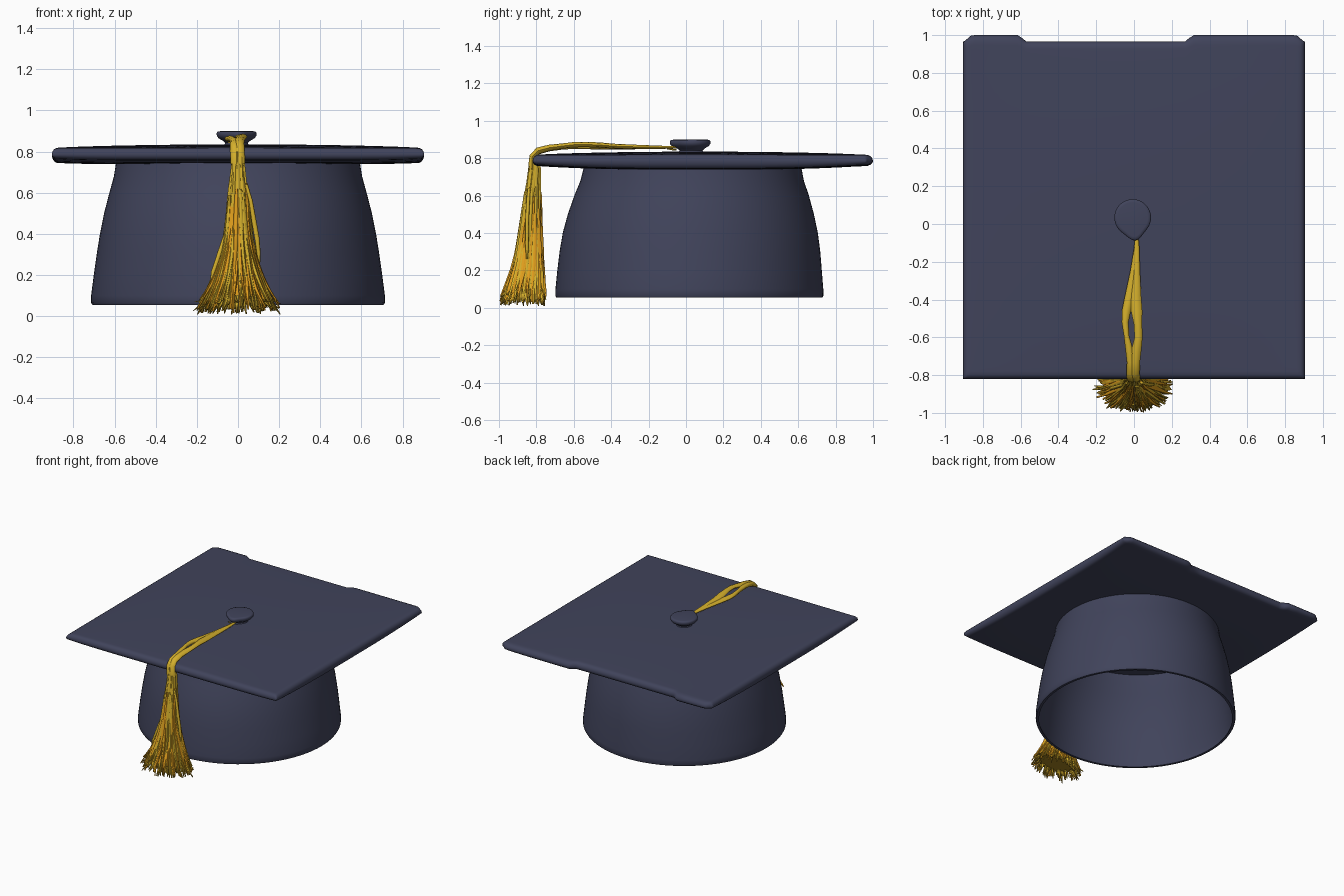
import bpy, bmesh, math, random
from mathutils import Vector

if "Cube" in bpy.data.objects:
    bpy.data.objects.remove(bpy.data.objects["Cube"])

random.seed(7)
TAU = 2 * math.pi


def material(name, rgb):
    m = bpy.data.materials.new(name)
    m.diffuse_color = (*rgb, 1)
    m.use_nodes = True
    m.node_tree.nodes["Principled BSDF"].inputs["Base Color"].default_value = m.diffuse_color
    return m


navy = material("navy cloth", (0.052, 0.057, 0.105))
gold = material("gold thread", (0.66, 0.43, 0.025))
amber = material("amber thread", (0.74, 0.34, 0.012))
bronze = material("bronze tips", (0.36, 0.22, 0.014))


def finish(name, bm, mats, angle=40):
    bmesh.ops.recalc_face_normals(bm, faces=bm.faces)
    me = bpy.data.meshes.new(name)
    bm.to_mesh(me)
    bm.free()
    for m in mats:
        me.materials.append(m)
    ob = bpy.data.objects.new(name, me)
    bpy.context.collection.objects.link(ob)
    bpy.ops.object.select_all(action='DESELECT')
    ob.select_set(True)
    bpy.context.view_layer.objects.active = ob
    bpy.ops.object.shade_smooth_by_angle(angle=math.radians(angle))
    return ob


def loft(bm, rings, mat=0):
    """Skin a list of point rings and cap both ends."""
    vr = [[bm.verts.new(p) for p in r] for r in rings]
    n = len(vr[0])
    faces = [bm.faces.new((a[i], a[(i + 1) % n], b[(i + 1) % n], b[i]))
             for a, b in zip(vr, vr[1:]) for i in range(n)]
    faces += [bm.faces.new(vr[0][::-1]), bm.faces.new(vr[-1])]
    for f in faces:
        f.material_index = mat


def lerp_table(table, t):
    """Interpolate rows of (key, values...) with descending or ascending key."""
    rows = sorted(table)
    if t <= rows[0][0]:
        return rows[0][1:]
    for a, b in zip(rows, rows[1:]):
        if t <= b[0]:
            k = (t - a[0]) / (b[0] - a[0])
            return [p + (q - p) * k for p, q in zip(a[1:], b[1:])]
    return rows[-1][1:]


# Skull cap: hollow bell, leaning slightly back towards the top
def cap_ring(z, rx, y0, ry, inset=0.0, n=96):
    return [((rx - inset) * math.cos(TAU * i / n),
             y0 + (ry - inset) * math.sin(TAU * i / n), z) for i in range(n)]


CAP = [(0.055, .708, .018, .712), (0.065, .714, .018, .717), (0.10, .714, .018, .716),
       (0.20, .701, .019, .707), (0.30, .687, .021, .697), (0.40, .671, .023, .682),
       (0.50, .651, .026, .658), (0.60, .625, .030, .627), (0.68, .603, .033, .597),
       (0.75, .592, .035, .582)]
bm = bmesh.new()
outer = [cap_ring(*r) for r in reversed(CAP)]
inner = [cap_ring(*r, inset=0.018) for r in CAP[:-1]]
inner.append(cap_ring(0.735, .592, .035, .582, inset=0.018))
loft(bm, outer + inner)
finish("skull_cap", bm, [navy], 50)


# Mortarboard: pillowed square with a rounded rim and two bulges on the back edge
def back_edge(x):
    bulge = sum(max(0, min(1, (x - a) / 0.04, (b - x) / 0.04))
                for a, b in ((-.90, -.57), (.27, .90)))
    return 0.966 + 0.034 * bulge


half = [1, .997, .988, .975, .955, .93, .9, .84, .76, .68, .6, .5, .4, .3, .2, .1]
grid = [-v for v in half] + [0.0] + half[::-1]
xs = sorted(set(grid + [-.63, -.65, .32, .35]))
bm = bmesh.new()
for side in (1, -1):
    rows = []
    for v in grid:
        row = []
        for u in xs:
            x = 0.905 * u
            y = 0.075 + 0.895 * v
            if v > 0.9:
                y += (back_edge(x) - 0.97) * (v - 0.9) / 0.1
            d = min(1 - abs(u), 1 - abs(v), 0.03) / 0.03
            rim = math.sqrt(max(0, 1 - (1 - d) ** 2))
            dome = (1 - u * u) * (1 - v * v)
            if side > 0:
                z = 0.785 + rim * (0.031 + 0.019 * dome ** 0.7)
            else:
                z = 0.785 - rim * (0.047 - 0.022 * v * v * abs(v) - 0.008 * u ** 6)
            row.append(bm.verts.new((x, y, z)))
        rows.append(row)
    for a, b in zip(rows, rows[1:]):
        for i in range(len(xs) - 1):
            bm.faces.new((a[i], a[i + 1], b[i + 1], b[i]))
bmesh.ops.remove_doubles(bm, verts=bm.verts, dist=1e-5)
finish("mortarboard", bm, [navy], 60)

# Button: flared disc pulled to a small point where the cord starts
bm = bmesh.new()
rings = []
for z, r in ((.825, .062), (.842, .055), (.852, .066), (.865, .088), (.876, .096),
             (.890, .097), (.897, .092), (.899, .08)):
    ring = []
    for i in range(48):
        a = TAU * i / 48
        tip = max(0, math.cos(a + math.pi / 2 - 0.12)) ** 14 * 0.025 * (r / .097)
        ring.append((-.007 + (r + tip) * math.cos(a), .034 + (r + tip) * math.sin(a), z))
    rings.append(ring)
loft(bm, rings)
finish("button", bm, [navy], 50)


def tube(bm, path, n=8, mat=0):
    """Path rows are (x, y, z, half width in x, half thickness)."""
    rings = []
    for i, (x, y, z, w, t) in enumerate(path):
        a, b = path[max(i - 1, 0)], path[min(i + 1, len(path) - 1)]
        d = Vector((0, b[1] - a[1], b[2] - a[2])).normalized()
        up = Vector((0, -d.z, d.y))
        rings.append([Vector((x, y, z)) + Vector((w * math.cos(TAU * k / n), 0, 0))
                      + up * t * math.sin(TAU * k / n) for k in range(n)])
    loft(bm, rings, mat)


# Cord: two flat strands that part around a small gap, then fold over the edge
bm = bmesh.new()
tube(bm, [(.012, -.05, .858, .008, .006), (.012, -.12, .858, .011, .008),
          (-.002, -.25, .858, .018, .010), (-.022, -.38, .858, .026, .012),
          (-.040, -.46, .860, .024, .014), (-.047, -.52, .862, .018, .014),
          (-.040, -.59, .864, .014, .014), (-.026, -.66, .860, .020, .014),
          (-.018, -.73, .853, .020, .016), (-.018, -.79, .838, .022, .018),
          (-.014, -.822, .81, .024, .016), (-.010, -.825, .74, .026, .016)])
tube(bm, [(.014, -.05, .858, .008, .006), (.016, -.12, .858, .012, .008),
          (.014, -.25, .860, .018, .011), (.010, -.38, .864, .028, .013),
          (.014, -.46, .870, .030, .014), (.021, -.53, .873, .022, .014),
          (.024, -.60, .872, .021, .014), (.014, -.66, .865, .026, .014),
          (.008, -.73, .856, .024, .016), (.004, -.79, .840, .026, .018),
          (.006, -.822, .81, .026, .016), (.008, -.825, .74, .026, .016)])
# Loose threads beside the button
tube(bm, [(-.045, -.05, .845, .004, .004), (-.01, -.065, .845, .005, .005),
          (.015, -.10, .852, .006, .005)], 6)
finish("cord", bm, [gold], 60)

# Tassel body: fluted skirt; rows are (z, rx, y centre, ry)
SKIRT = [(.80, .030, -.812, .026), (.74, .034, -.808, .036), (.60, .050, -.820, .046),
         (.50, .055, -.825, .052), (.40, .064, -.832, .060), (.30, .085, -.838, .070),
         (.20, .118, -.848, .086), (.12, .152, -.862, .100), (.05, .182, -.870, .112)]


def skirt_point(a, z, k=1.0):
    rx, y0, ry = lerp_table(SKIRT, z)
    return (k * rx * math.cos(a), y0 + k * ry * math.sin(a), z)


bm = bmesh.new()
rings = []
for j in range(25):
    z = 0.80 - j * 0.03
    ring = []
    for i in range(64):
        a = TAU * i / 64
        flute = 0.92 + 0.07 * math.sin(9 * a + 5 * z) + 0.05 * math.sin(17 * a - 9 * z)
        ring.append(skirt_point(a, z, flute))
    rings.append(ring)
loft(bm, rings)
for f in bm.faces:
    c = f.calc_center_median()
    wave = 0.06 * math.sin(45 * c.x + 2)
    if c.z < 0.085:
        f.material_index = 2
    elif c.z < 0.50 + wave:
        f.material_index = 1
finish("tassel_body", bm, [gold, amber, bronze], 60)

# Tassel threads: tapered strands that flare into a ragged hem
bm = bmesh.new()
for i in range(110):
    a = TAU * (i + random.random()) / 110
    top = random.uniform(0.22, 0.66)
    end = random.uniform(0.015, 0.085)
    flare = random.uniform(0.92, 1.15)
    twist = random.uniform(-0.2, 0.2)
    w = random.uniform(0.005, 0.010)
    path = []
    for s in range(8):
        t = s / 7
        z = top + (end - top) * t
        x, y, z = skirt_point(a + twist * t, z, 0.93 + (flare - 0.93) * t * t)
        k = w * (0.4 + 1.0 * math.sin(math.pi * min(t + 0.1, 0.93)))
        path.append((x, max(-0.995, min(y, -0.75)), z, k, k))
    tube(bm, path, 6, 0 if random.random() < 0.55 else 1)
# Stray lock hanging on the right, and a shorter one on the left
tube(bm, [(.040, -.84, .64, .008, .008), (.062, -.845, .56, .010, .010),
          (.078, -.85, .46, .012, .010), (.092, -.85, .38, .012, .010),
          (.100, -.85, .31, .010, .008), (.104, -.85, .26, .004, .004)])
tube(bm, [(-.055, -.85, .42, .008, .008), (-.085, -.86, .32, .012, .010),
          (-.118, -.87, .22, .012, .010), (-.13, -.87, .18, .005, .005)])
# Frayed tips
for i in range(90):
    a = random.uniform(0, TAU)
    k = random.uniform(0.75, 1.0)
    x, y, z = skirt_point(a, 0.10, k)
    g = random.uniform(1.15, 1.45)
    ex = max(-.225, min(.205, x * g + random.uniform(-.02, .02)))
    ey = max(-.99, min(-.755, -.865 + (y + .865) * g + random.uniform(-.015, .015)))
    ez = random.uniform(0.008, 0.07)
    tube(bm, [(x, y, z, .007, .007), ((x + ex) / 2, (y + ey) / 2, (z + ez) / 2 - .008, .008, .008),
              (ex, ey, ez, .003, .003)], 6, 2 if i % 2 else 0)
for v in bm.verts:
    v.co.z = max(v.co.z, 0.0)
    v.co.y = max(v.co.y, -1.0)
for f in bm.faces:
    if f.calc_center_median().z < 0.045:
        f.material_index = 2
finish("tassel_threads", bm, [gold, amber, bronze], 60)
